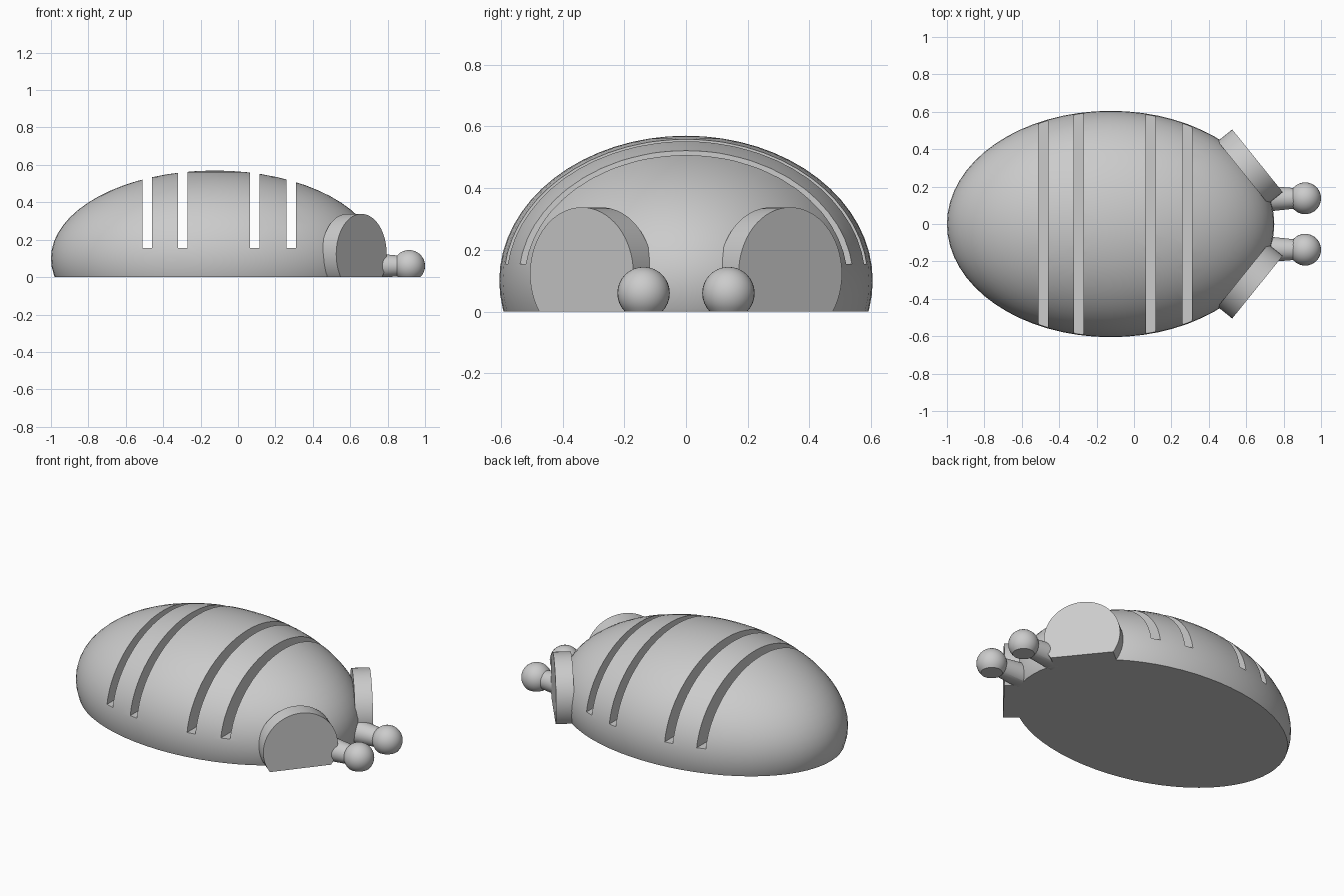
import bpy
import bmesh
from math import radians
from mathutils import Matrix, Vector

cube = bpy.data.objects.get("Cube")
if cube:
    bpy.data.objects.remove(cube, do_unlink=True)

grey = bpy.data.materials.new("plain grey")
grey.use_nodes = True
GREY = (0.6, 0.6, 0.6, 1)
grey.diffuse_color = GREY
grey.node_tree.nodes["Principled BSDF"].inputs["Base Color"].default_value = GREY


def activate(obj):
    bpy.ops.object.select_all(action="DESELECT")
    obj.select_set(True)
    bpy.context.view_layer.objects.active = obj


def make_part(name, bm):
    """Trim the solid flat at the ground, then turn it into an object."""
    cut = bmesh.ops.bisect_plane(bm, geom=bm.verts[:] + bm.edges[:] + bm.faces[:],
                                 plane_co=(0, 0, 0), plane_no=(0, 0, -1), clear_outer=True)
    rim = [e for e in cut["geom_cut"] if isinstance(e, bmesh.types.BMEdge)]
    if rim:
        bmesh.ops.contextual_create(bm, geom=rim)
    bmesh.ops.recalc_face_normals(bm, faces=bm.faces[:])
    mesh = bpy.data.meshes.new(name)
    bm.to_mesh(mesh)
    bm.free()
    mesh.materials.append(grey)
    obj = bpy.data.objects.new(name, mesh)
    bpy.context.collection.objects.link(obj)
    return obj


def smooth(obj):
    activate(obj)
    bpy.ops.object.shade_smooth_by_angle(angle=radians(30))


def ball(name, centre, radii, segments):
    bm = bmesh.new()
    bmesh.ops.create_uvsphere(bm, u_segments=segments, v_segments=segments // 2, radius=1,
                              matrix=Matrix.Translation(centre) @ Matrix.Diagonal((*radii, 1)))
    return make_part(name, bm)


def rod(name, start, end, r_start, r_end, segments):
    start, end = Vector(start), Vector(end)
    axis = end - start
    turn = axis.to_track_quat("Z", "Y").to_matrix().to_4x4()
    bm = bmesh.new()
    bmesh.ops.create_cone(bm, cap_ends=True, segments=segments, radius1=r_start, radius2=r_end,
                          depth=axis.length,
                          matrix=Matrix.Translation((start + end) / 2) @ turn)
    return make_part(name, bm)


# Domed body with four slots cut straight across it
body = ball("body", (-0.125, 0, 0.1), (0.875, 0.605, 0.47), 64)
for x in (-0.485, -0.295, 0.09, 0.285):
    bm = bmesh.new()
    bmesh.ops.create_cube(bm, size=1, matrix=Matrix.Translation((x, 0, 0.655))
                          @ Matrix.Diagonal((0.05, 2, 1, 1)))
    cutter = make_part("slot_cutter", bm)
    cutter.hide_render = True
    activate(body)
    slot = body.modifiers.new("slot", "BOOLEAN")
    slot.operation = "DIFFERENCE"
    slot.solver = "EXACT"
    slot.object = cutter
    bpy.ops.object.modifier_apply(modifier=slot.name)
    bpy.data.objects.remove(cutter, do_unlink=True)
smooth(body)

# Angled discs, stalks and round tips, mirrored across the body
for side, s in (("left", 1), ("right", -1)):
    face = Vector((0.66, s * 0.338, 0.123))
    normal = Vector((0.779, s * 0.628, 0))
    smooth(rod(side + "_disc", face - normal * 0.1, face, 0.215, 0.215, 64))
    smooth(rod(side + "_stalk", (0.68, s * 0.135, 0.06), (0.89, s * 0.1375, 0.06),
               0.072, 0.052, 32))
    smooth(ball(side + "_tip", (0.915, s * 0.1375, 0.06), (0.085, 0.085, 0.085), 32))
